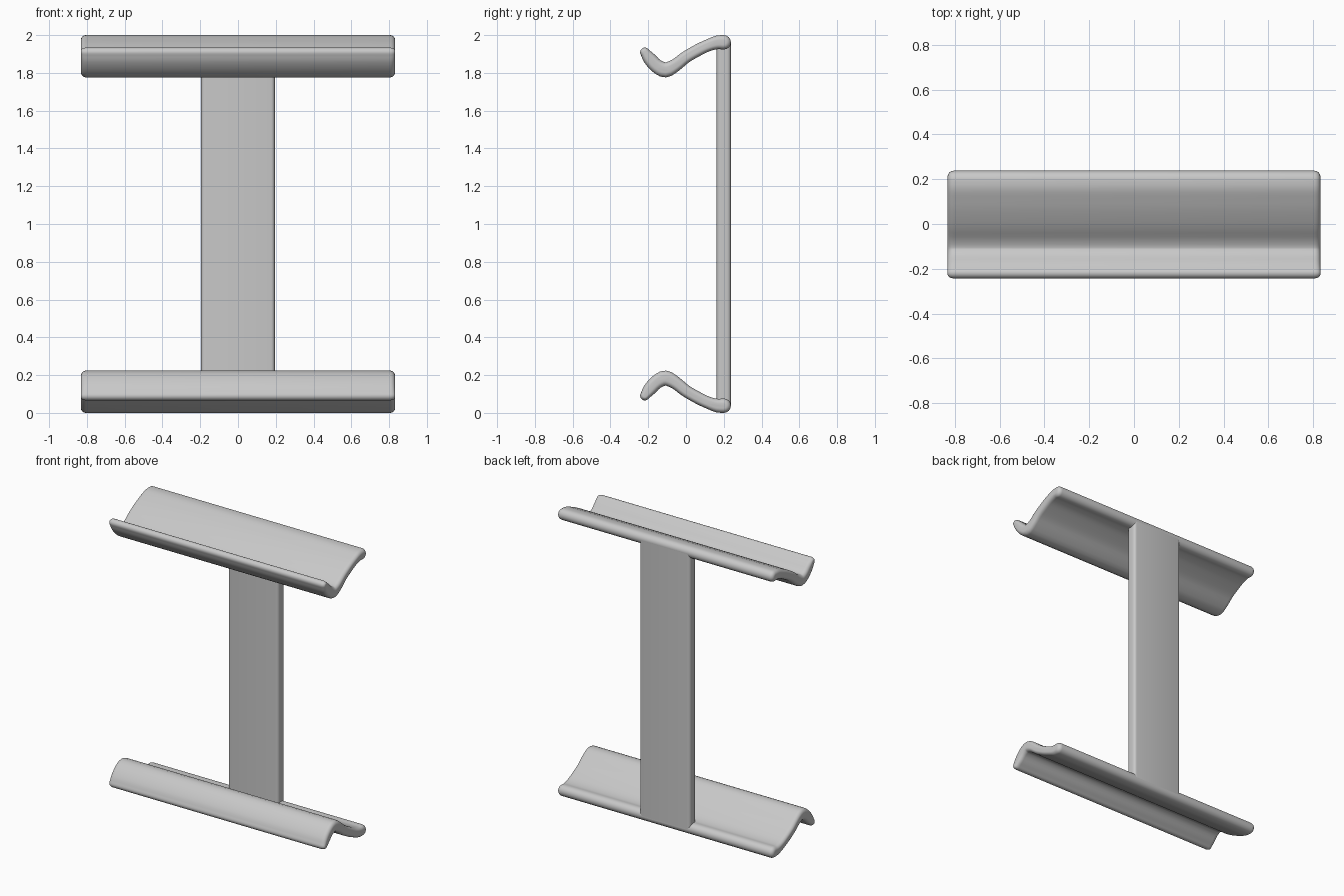
import bpy, bmesh, math
from mathutils import Vector

cube = bpy.data.objects.get("Cube")
if cube:
    bpy.data.objects.remove(cube, do_unlink=True)

grey = bpy.data.materials.new("matte grey")
grey.use_nodes = True
grey.diffuse_color = (0.58, 0.58, 0.58, 1)
grey.node_tree.nodes["Principled BSDF"].inputs["Base Color"].default_value = (0.58, 0.58, 0.58, 1)


def make_object(name, bm):
    bmesh.ops.recalc_face_normals(bm, faces=bm.faces[:])
    mesh = bpy.data.meshes.new(name)
    bm.to_mesh(mesh)
    bm.free()
    mesh.materials.append(grey)
    obj = bpy.data.objects.new(name, mesh)
    bpy.context.collection.objects.link(obj)
    bpy.ops.object.select_all(action="DESELECT")
    bpy.context.view_layer.objects.active = obj
    obj.select_set(True)
    bpy.ops.object.shade_smooth_by_angle(angle=math.radians(40))
    return obj


def smooth_path(points, steps):
    """Catmull-Rom curve through the points."""
    p = [points[0] * 2 - points[1], *points, points[-1] * 2 - points[-2]]
    out = []
    for i in range(1, len(p) - 2):
        a, b, c, d = p[i - 1:i + 3]
        for s in range(steps):
            t = s / steps
            out.append(0.5 * (2 * b + (c - a) * t + (2 * a - 5 * b + 4 * c - d) * t ** 2
                              + (3 * b - a - 3 * c + d) * t ** 3))
    return out + [points[-1]]


# Hook centreline, back to front: y, height, half thickness
HOOK = smooth_path([Vector(p) for p in (
    (0.200, 1.962, 0.038), (0.165, 1.961, 0.036), (0.120, 1.947, 0.032),
    (0.070, 1.924, 0.032), (0.000, 1.884, 0.032), (-0.055, 1.841, 0.034),
    (-0.108, 1.816, 0.040), (-0.155, 1.836, 0.037), (-0.195, 1.878, 0.034),
    (-0.218, 1.909, 0.025))], 3)


def outline(scale):
    """Closed rounded strip around the centreline, as (y, z) pairs."""
    upper, lower = [], []
    last = len(HOOK) - 1
    for i, p in enumerate(HOOK):
        along = HOOK[min(i + 1, last)] - HOOK[max(i - 1, 0)]
        n = Vector((along.y, -along.x)).normalized() * p.z * scale
        centre = Vector((p.x, p.y))
        upper.append(centre + n)
        lower.append(centre - n)

    def cap(centre, start):
        c, v = Vector((centre.x, centre.y)), start - Vector((centre.x, centre.y))
        pts = []
        for k in range(1, 8):
            a = math.pi * k / 8
            pts.append(c + Vector((v.x * math.cos(a) - v.y * math.sin(a),
                                   v.x * math.sin(a) + v.y * math.cos(a))))
        return pts

    # Both caps turn the same way as the path runs around the strip
    ring = upper + cap(HOOK[-1], upper[-1]) + lower[::-1] + cap(HOOK[0], lower[0])
    return ring


# Upper and lower hooked rails, mirrored about mid height
def hooked_rail(name, flip):
    half, radius, steps = 0.832, 0.028, 6
    stations = []
    for k in range(steps + 1):
        a = math.pi / 2 * k / steps
        stations.append((half - radius * (1 - math.sin(a)), 1 - 0.68 * (1 - math.cos(a))))
    stations = [(-x, s) for x, s in stations[::-1]] + stations
    bm = bmesh.new()
    rings = [[bm.verts.new((x, q.x, 2 - q.y if flip else q.y)) for q in outline(s)]
             for x, s in stations]
    n = len(rings[0])
    for r, t in zip(rings, rings[1:]):
        for i in range(n):
            j = (i + 1) % n
            bm.faces.new((r[i], r[j], t[j], t[i]))
    # Strip-shaped end caps, quad by quad between upper and lower sides
    for r in (rings[0], rings[-1]):
        bm.faces.new(r)
    return make_object(name, bm)


hooked_rail("upper_hooked_rail", False)
hooked_rail("lower_hooked_rail", True)

# Flat upright joining the rails, with rounded long edges
bm = bmesh.new()
bmesh.ops.create_cube(bm, size=1)
for v in bm.verts:
    v.co = (v.co.x * 0.39, 0.2 + v.co.y * 0.075, 1 + v.co.z * 1.92)
long_edges = [e for e in bm.edges if abs(e.verts[0].co.z - e.verts[1].co.z) > 1]
bmesh.ops.bevel(bm, geom=long_edges, offset=0.02, segments=4, profile=0.5, affect="EDGES")
make_object("upright", bm)
